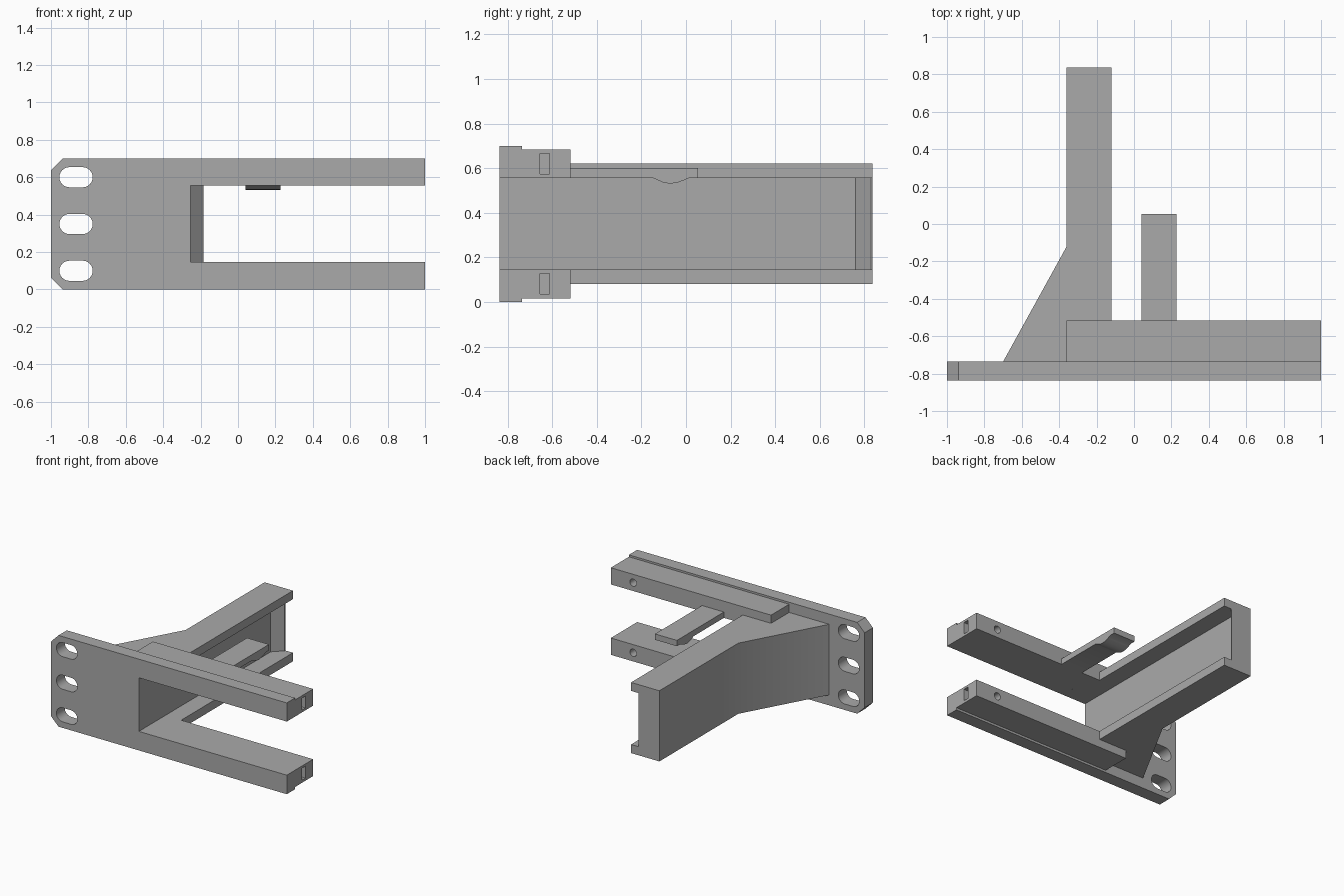
import bpy, bmesh, math
from mathutils import Vector

if "Cube" in bpy.data.objects:
    bpy.data.objects.remove(bpy.data.objects["Cube"], do_unlink=True)

grey = bpy.data.materials.new("plain grey")
grey.use_nodes = True
COLOUR = (0.4, 0.4, 0.4, 1)
grey.diffuse_color = COLOUR
grey.node_tree.nodes["Principled BSDF"].inputs["Base Color"].default_value = COLOUR

# Where a profile point (a, b) at depth d lands for each extrusion axis
PLACE = {
    "x": lambda a, b, d: (d, a, b),
    "y": lambda a, b, d: (a, d, b),
    "z": lambda a, b, d: (a, b, d),
}


def extrude(name, profile, axis, start, end):
    """Extrude a closed 2D profile along an axis."""
    bm = bmesh.new()
    face = bm.faces.new([bm.verts.new(PLACE[axis](a, b, start)) for a, b in profile])
    result = bmesh.ops.extrude_face_region(bm, geom=[face])
    verts = [v for v in result["geom"] if isinstance(v, bmesh.types.BMVert)]
    bmesh.ops.translate(bm, verts=verts, vec=Vector(PLACE[axis](0, 0, end - start)))
    bmesh.ops.recalc_face_normals(bm, faces=bm.faces)
    mesh = bpy.data.meshes.new(name)
    bm.to_mesh(mesh)
    bm.free()
    mesh.materials.append(grey)
    obj = bpy.data.objects.new(name, mesh)
    bpy.context.collection.objects.link(obj)
    return obj


def rect(a0, a1, b0, b1):
    return [(a0, b0), (a1, b0), (a1, b1), (a0, b1)]


def stadium(ca, cb, half_width, radius, steps=12):
    """Rounded slot outline; a circle when half_width equals radius."""
    flat = half_width - radius
    points = []
    for side in (1, -1):
        for i in range(steps + 1):
            if flat == 0 and i == steps:
                continue
            t = math.pi * (i / steps - 0.5)
            points.append((ca + side * (flat + radius * math.cos(t)),
                           cb + side * radius * math.sin(t)))
    return points


def activate(obj):
    bpy.ops.object.select_all(action="DESELECT")
    obj.select_set(True)
    bpy.context.view_layer.objects.active = obj


def cut(obj, cutter):
    cutter.hide_render = True
    mod = obj.modifiers.new("cut", "BOOLEAN")
    mod.operation = "DIFFERENCE"
    mod.solver = "EXACT"
    mod.object = cutter
    activate(obj)
    bpy.ops.object.modifier_apply(modifier=mod.name)
    bpy.data.objects.remove(cutter, do_unlink=True)


# Main levels
FRONT, BACK = -0.837, 0.837
PLATE_BACK, RAIL_BACK = -0.736, -0.517
HEIGHT, MID = 0.70, 0.35
GAP_LOW, GAP_HIGH = 0.146, 0.557
INNER = -0.255      # inner face of the wall
OUTER = -0.36       # outer face of the wall

# Forked front plate with clipped corners
plate = extrude("front_plate", [
    (-0.937, 0), (1, 0), (1, GAP_LOW), (INNER, GAP_LOW), (INNER, GAP_HIGH),
    (1, GAP_HIGH), (1, HEIGHT), (-0.937, HEIGHT), (-1, 0.637), (-1, 0.063),
], "y", FRONT, PLATE_BACK)
for z in (0.10, MID, 0.60):
    cut(plate, extrude("slot_cutter", stadium(-0.866, z, 0.089, 0.054), "y", -1, -0.6))

# Upper and lower parts: stiffening rail and wall flange
flange = [(-0.70, PLATE_BACK), (OUTER, PLATE_BACK), (OUTER, RAIL_BACK),
          (-0.12, RAIL_BACK), (-0.12, BACK), (OUTER, BACK), (OUTER, -0.12)]
parts = [plate]
for side, rail_z, flange_z, bolt_z in (
        ("lower", (0.017, GAP_LOW), (0.08, GAP_LOW), 0.083),
        ("upper", (GAP_HIGH, 0.685), (GAP_HIGH, 0.622), 0.621)):
    rail = extrude(side + "_rail", rect(OUTER, 1, PLATE_BACK, RAIL_BACK), "z", *rail_z)
    # Nut pocket in the end and bolt hole in the back
    cut(rail, extrude("nut_cutter",
                      rect(-0.655, -0.612, bolt_z - 0.046, bolt_z + 0.046), "x", 0.76, 1.1))
    cut(rail, extrude("bolt_cutter", stadium(0.81, bolt_z, 0.028, 0.028), "y", -0.70, -0.4))
    parts += [rail, extrude(side + "_flange", flange, "z", *flange_z)]

# Upright wall with a flared outer end and a slanted brace
parts.append(extrude("upright_wall", [
    (-0.70, PLATE_BACK), (INNER, PLATE_BACK), (INNER, 0.76), (-0.185, 0.83),
    (-0.185, BACK), (OUTER, BACK), (OUTER, -0.12),
], "z", GAP_LOW, GAP_HIGH))

# Wall stub filling between the rails' inner edge is open; spring tab with a catch
parts.append(extrude("spring_tab", [
    (RAIL_BACK, 0.602), (0.053, 0.602), (0.053, GAP_HIGH), (0.016, GAP_HIGH),
    (-0.01, 0.546), (-0.04, 0.535), (-0.07, 0.531), (-0.10, 0.535),
    (-0.125, 0.546), (-0.15, GAP_HIGH), (RAIL_BACK, GAP_HIGH),
], "x", 0.04, 0.226))

for part in parts:
    activate(part)
    bpy.ops.object.shade_smooth_by_angle(angle=math.radians(30))
